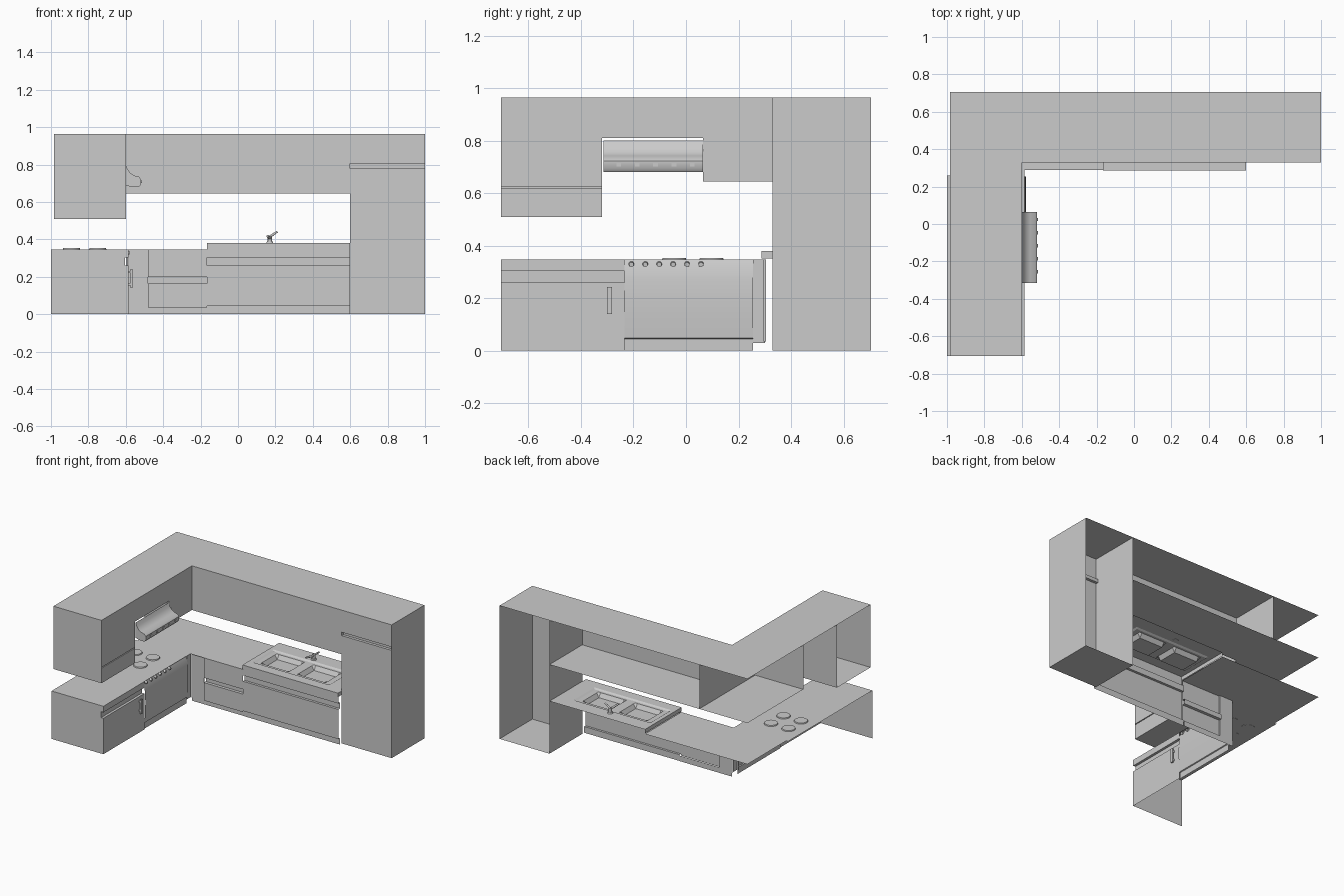
import bpy, bmesh, math
from mathutils import Vector, Matrix

if "Cube" in bpy.data.objects:
    bpy.data.objects.remove(bpy.data.objects["Cube"])


def make(name, verts, faces, smooth=False):
    me = bpy.data.meshes.new(name)
    me.from_pydata(verts, [], faces)
    bm = bmesh.new()
    bm.from_mesh(me)
    bmesh.ops.recalc_face_normals(bm, faces=bm.faces)
    bm.to_mesh(me)
    bm.free()
    ob = bpy.data.objects.new(name, me)
    bpy.context.collection.objects.link(ob)
    if smooth:
        bpy.ops.object.select_all(action='DESELECT')
        bpy.context.view_layer.objects.active = ob
        ob.select_set(True)
        bpy.ops.object.shade_smooth_by_angle(angle=math.radians(40))
    return ob


SIDES = {'L': (0, 1, 3, 2), 'R': (4, 6, 7, 5), 'F': (0, 4, 5, 1),
         'K': (2, 3, 7, 6), 'B': (0, 2, 6, 4), 'T': (1, 5, 7, 3)}


def shell(name, x, y, z, sides="LRFKBT"):
    """Box panel set keeping only the listed sides (K = back)."""
    v = [(a, b, c) for a in x for b in y for c in z]
    return make(name, v, [SIDES[s] for s in sides])


def run(name, axis, prof, a, b, caps=False, smooth=False):
    """Profile of (depth, z) swept straight along x or y."""
    pt = (lambda s, p: (s, p[0], p[1])) if axis == 'x' else (lambda s, p: (p[0], s, p[1]))
    n = len(prof)
    v = [pt(s, p) for s in (a, b) for p in prof]
    f = [(i, (i + 1) % n, n + (i + 1) % n, n + i) for i in range(n if caps else n - 1)]
    if caps:
        f += [tuple(range(n)), tuple(range(n, 2 * n))]
    return make(name, v, f, smooth)


def grooved(front, inward, z0, g0, g1, z1):
    """Front profile with one finger-pull groove."""
    return [(front, z0), (front, g0), (front + inward, g0),
            (front + inward, g1), (front, g1), (front, z1)]


def rod(name, p, q, r, r2=None, n=20):
    p, q = Vector(p), Vector(q)
    bm = bmesh.new()
    rot = (q - p).to_track_quat('Z', 'Y').to_matrix().to_4x4()
    bmesh.ops.create_cone(bm, cap_ends=True, segments=n, radius1=r,
                          radius2=r if r2 is None else r2, depth=(q - p).length,
                          matrix=Matrix.Translation((p + q) / 2) @ rot)
    bm.verts.index_update()
    ob = make(name, [v.co[:] for v in bm.verts],
              [[v.index for v in f.verts] for f in bm.faces], True)
    bm.free()
    return ob


TOP, BACK, WALL = 0.965, 0.705, -0.985

# Tall cabinet, open at the back
shell("tall_cabinet", (0.6, 1), (0.33, BACK), (0, TOP), "LRBT")
run("tall_cabinet_doors", 'x', grooved(0.33, 0.02, 0, 0.78, 0.805, TOP), 0.6, 1)

# Wall cabinets along the back, the corner and the left
shell("back_wall_cabinet", (-0.6, 0.6), (0.33, BACK), (0.645, TOP), "LFBT")
shell("corner_wall_cabinet", (WALL, -0.6), (0.065, BACK), (0.645, TOP), "FBT")
shell("corner_wall_door", (WALL, -0.6), (0.065, 0.33), (0.645, TOP), "R")
shell("over_hood_top", (WALL, -0.6), (-0.32, 0.065), (0.81, TOP), "RT")
shell("left_wall_cabinet", (WALL, -0.6), (-BACK, -0.32), (0.51, TOP), "FKBT")
run("left_wall_doors", 'y', grooved(-0.6, -0.01, 0.51, 0.618, 0.624, TOP), -BACK, -0.32)

# Extractor hood with sloping curved front
hood = [(-0.6, 0.80), (-0.59, 0.775), (-0.575, 0.755), (-0.555, 0.742), (-0.53, 0.735),
        (-0.518, 0.722), (-0.518, 0.695), (-0.53, 0.68), (-0.575, 0.682), (-0.6, 0.69)]
run("hood", 'y', hood, -0.315, 0.065, True, True)
for i in range(5):
    y = -0.265 + i * 0.07
    shell("hood_button", (-0.52, -0.514), (y, y + 0.018), (0.702, 0.714))

# Worktop sheets
shell("left_worktop", (-1, -0.585), (-BACK, 0.26), (0.3, 0.347), "T")
shell("corner_worktop", (WALL, -0.585), (0.26, BACK), (0.3, 0.347), "T")
shell("back_worktop", (-0.585, -0.165), (0.29, BACK), (0.3, 0.347), "T")

# Left base cabinet with end panel, door groove and bar handle
prof = grooved(-0.585, -0.018, 0, 0.26, 0.303, 0.347)
run("left_base_door", 'y', prof, -BACK, -0.235)
make("left_base_end", [(px, -BACK, pz) for px, pz in [(-1, 0)] + prof + [(-1, 0.347)]],
     [tuple(range(8))])
shell("door_handle_bar", (-0.575, -0.565), (-0.3, -0.282), (0.14, 0.243))
for z in (0.155, 0.22):
    shell("door_handle_post", (-0.587, -0.573), (-0.296, -0.286), (z, z + 0.012))

# Cooker: bowed front, plinth drawer, knobs and hot plates
run("cooker_front", 'y', [(-0.592, 0), (-0.592, 0.045), (-0.585, 0.048), (-0.58, 0.12),
                          (-0.578, 0.2), (-0.581, 0.27), (-0.588, 0.32), (-0.6, 0.347)],
    -0.235, 0.255, smooth=True)
for i in range(6):
    y = -0.208 + i * 0.053
    rod("cooker_knob", (-0.6, y, 0.33), (-0.58, y, 0.328), 0.011, 0.009, 16)
for x in (-0.89, -0.75):
    for y in (-0.045, 0.097):
        rod("hot_plate", (x, y, 0.345), (x, y, 0.354), 0.047, 0.044, 32)

# Corner post between cooker and back run
shell("corner_post", (-0.6, -0.588), (0.255, 0.3), (0.03, 0.347), "RF")

# Corner base unit with wide drawer pull
shell("corner_base_filler", (-0.585, -0.48), (0.305, 0.4), (0.025, 0.347), "F")
run("corner_base_front", 'x', grooved(0.295, 0.022, 0.035, 0.165, 0.2, 0.347), -0.48, -0.165)
shell("corner_base_edge", (-0.48, -0.165), (0.295, 0.305), (0.035, 0.347), "L")
shell("corner_base_plinth", (-0.585, -0.165), (0.31, 0.4), (0, 0.04), "F")

# Sink base front: plinth, door and groove
run("sink_base_front", 'x', [(0.308, 0), (0.308, 0.045), (0.292, 0.045), (0.292, 0.26),
                             (0.31, 0.26), (0.31, 0.303), (0.292, 0.303), (0.292, 0.355)],
    -0.165, 0.6)

# Sink worktop: stepped height field with a shallow tray and two basins
tray = (-0.135, 0.48, 0.36, 0.60)
basins = [(-0.09, 0.135, 0.39, 0.57), (0.205, 0.43, 0.39, 0.57)]


def height(x, y):
    z = 0.38
    for rect, slope, drop in [(tray, 0.012, 0.008)] + [(b, 0.018, 0.03) for b in basins]:
        d = min(x - rect[0], rect[1] - x, y - rect[2], rect[3] - y)
        z -= drop * max(0, min(1, d / slope))
    return z


def lines(cuts, lo, hi):
    s = {lo, hi}
    for a, b, w in cuts:
        s |= {round(t, 4) for t in (a, a + w, b - w, b)}
    return sorted(s)


xs = lines([(tray[0], tray[1], 0.012)] + [(b[0], b[1], 0.018) for b in basins], -0.165, 0.6)
ys = lines([(tray[2], tray[3], 0.012), (0.39, 0.57, 0.018)], 0.287, BACK)
m = len(ys)
make("sink_worktop", [(x, y, height(x, y)) for x in xs for y in ys],
     [(i * m + j, (i + 1) * m + j, (i + 1) * m + j + 1, i * m + j + 1)
      for i in range(len(xs) - 1) for j in range(m - 1)])
shell("sink_worktop_edge", (-0.165, 0.6), (0.287, BACK), (0.352, 0.38), "LF")
shell("sink_worktop_end", (0.57, 0.6), (0.287, 0.33), (0.352, 0.38), "RB")

# Mixer tap
tx, ty = 0.17, 0.625
rod("tap_base", (tx, ty, 0.378), (tx, ty, 0.388), 0.02, 0.016)
rod("tap_body", (tx, ty, 0.385), (tx, ty, 0.418), 0.011)
rod("tap_spout", (tx, ty, 0.408), (tx - 0.012, ty - 0.075, 0.418), 0.008, 0.006)
rod("tap_lever", (tx, ty, 0.414), (tx + 0.04, ty + 0.005, 0.442), 0.007, 0.005)
